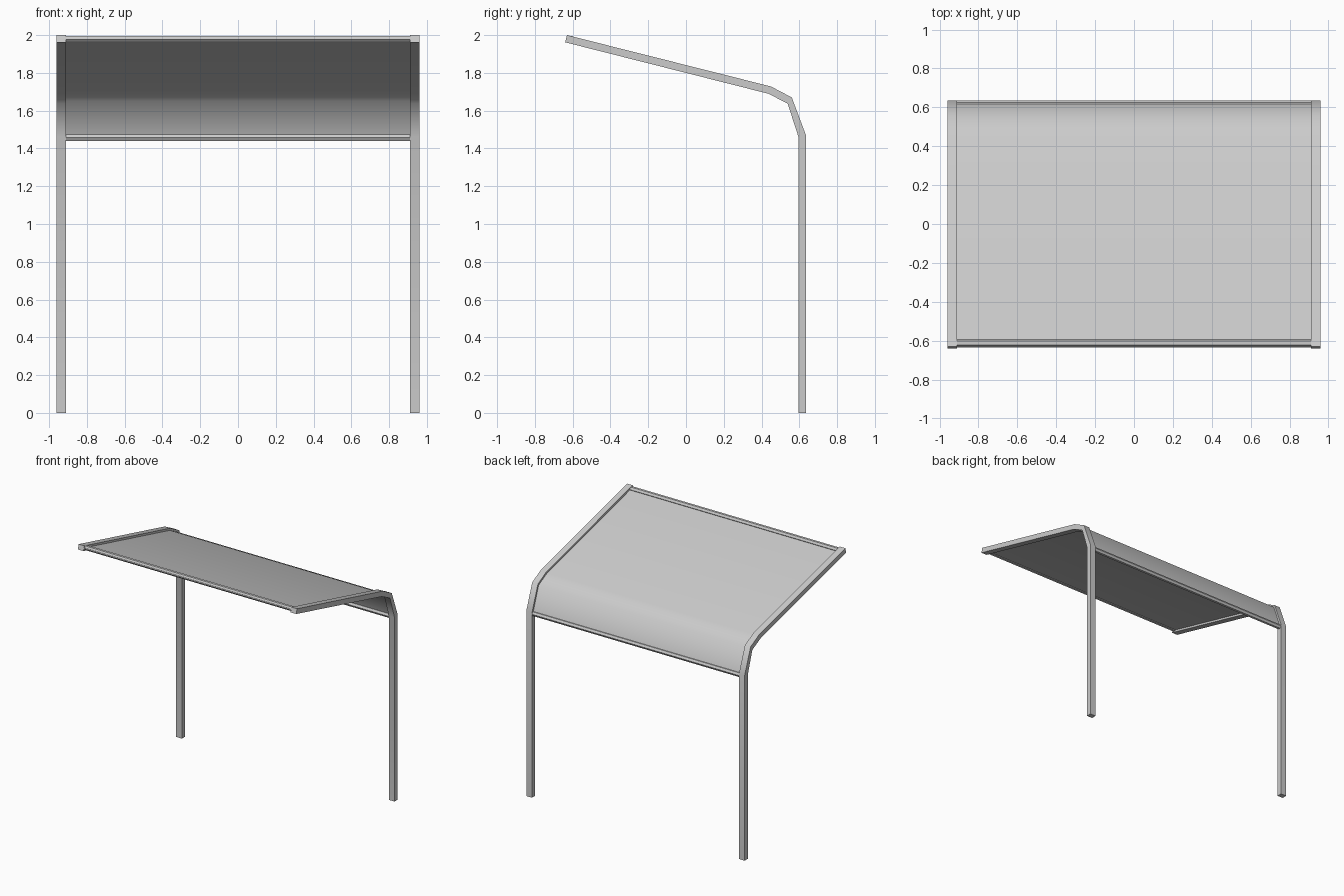
import bpy, math
from mathutils import Vector

cube = bpy.data.objects.get("Cube")
if cube:
    bpy.data.objects.remove(cube)

metal = bpy.data.materials.new("grey_metal")
metal.use_nodes = True
GREY = (0.6, 0.6, 0.6, 1)
metal.diffuse_color = GREY
metal.node_tree.nodes["Principled BSDF"].inputs["Base Color"].default_value = GREY

# Side profile (y, z) of the bent frame, outer and inner edge
OUTER = [(0.635, 0), (0.635, 1.47), (0.56, 1.67), (0.45, 1.728), (-0.63, 2.0)]
INNER = [(0.595, 0), (0.595, 1.462), (0.538, 1.638), (0.435, 1.69), (-0.64, 1.962)]


def blend(t):
    return [Vector(o).lerp(Vector(i), t) for o, i in zip(OUTER, INNER)]


def extrude(name, profile, x0, x1, angle):
    """Closed (y, z) profile made solid between two x positions."""
    n = len(profile)
    verts = [(x, p[0], p[1]) for x in (x0, x1) for p in profile]
    faces = [(i, (i + 1) % n, n + (i + 1) % n, n + i) for i in range(n)]
    faces += [tuple(reversed(range(n))), tuple(range(n, 2 * n))]
    mesh = bpy.data.meshes.new(name)
    mesh.from_pydata(verts, [], faces)
    mesh.materials.append(metal)
    obj = bpy.data.objects.new(name, mesh)
    bpy.context.collection.objects.link(obj)
    bpy.ops.object.select_all(action="DESELECT")
    obj.select_set(True)
    bpy.context.view_layer.objects.active = obj
    bpy.ops.object.mode_set(mode="EDIT")
    bpy.ops.mesh.select_all(action="SELECT")
    bpy.ops.mesh.normals_make_consistent(inside=False)
    bpy.ops.object.mode_set(mode="OBJECT")
    bpy.ops.object.shade_smooth_by_angle(angle=math.radians(angle))
    return obj


# Bent posts that carry on as the roof's side beams
for name, side in (("left_frame", 1), ("right_frame", -1)):
    extrude(name, OUTER + INNER[::-1], side * 0.91, side * 0.96, 50)

# Thin roof sheet hung between the frames
top, under = blend(0.4)[1:], blend(0.6)[1:]
extrude("roof_sheet", top + under[::-1], -0.91, 0.91, 50)


# Slim rails along the two free edges of the sheet
def rail(name, y, z, radius=0.019, sides=6):
    ring = [(y + radius * math.cos(math.tau * k / sides),
             z + radius * math.sin(math.tau * k / sides)) for k in range(sides)]
    extrude(name, ring, -0.91, 0.91, 30)


rail("front_rail", -0.612, 1.98)
rail("rear_rail", 0.615, 1.457)
